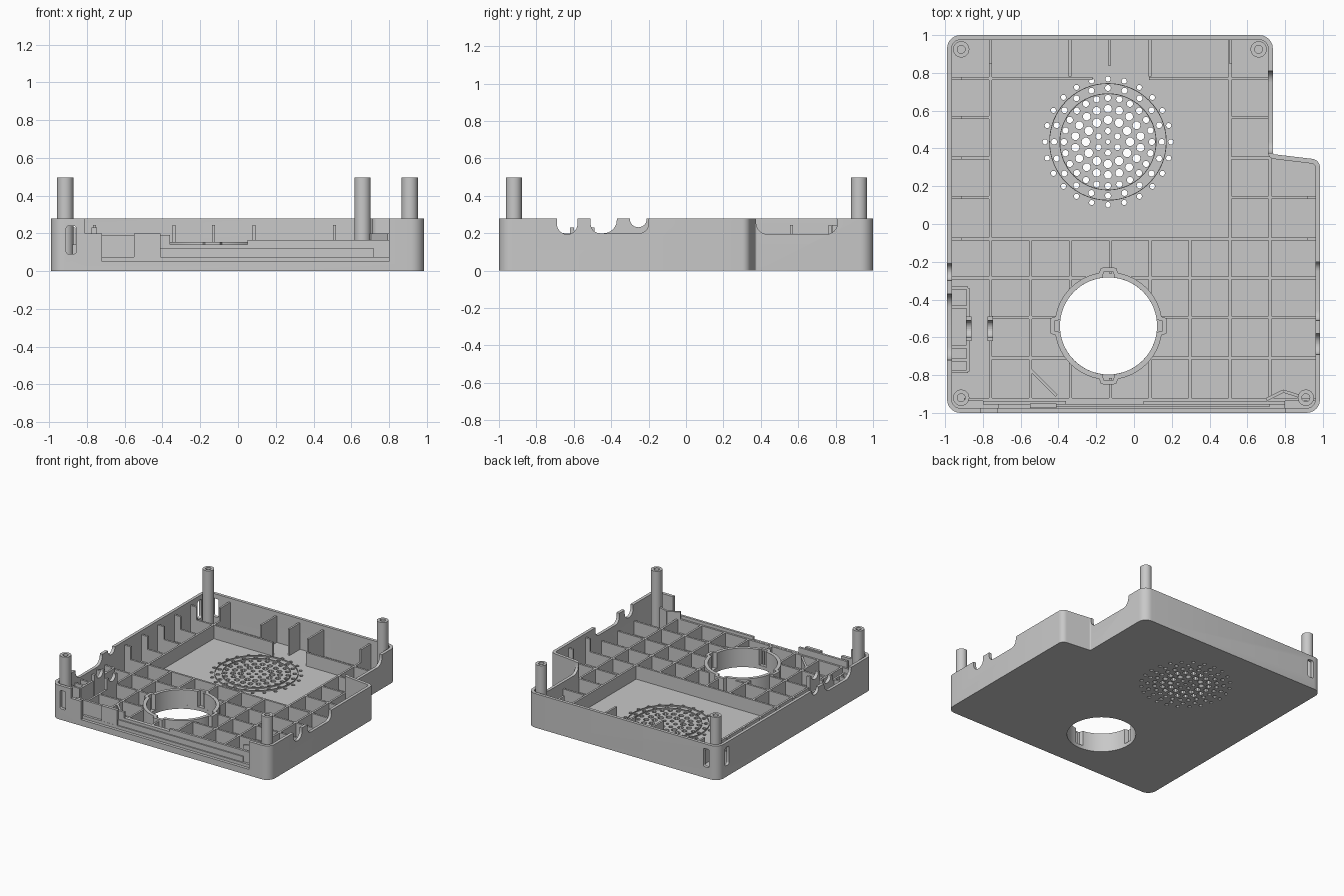
import bpy, bmesh, math
from mathutils import Vector

if "Cube" in bpy.data.objects:
    bpy.data.objects.remove(bpy.data.objects["Cube"])

grey = bpy.data.materials.new("plain_grey")
grey.use_nodes = True
grey.diffuse_color = (0.58, 0.58, 0.58, 1)
grey.node_tree.nodes["Principled BSDF"].inputs["Base Color"].default_value = grey.diffuse_color

TOP, FLOOR, WALL, RIB = 0.278, 0.03, 0.025, 0.14
RING, RING_R = Vector((-0.135, -0.54)), 0.285
SPEAKER = Vector((-0.138, 0.435))


def add(name, mesh, smooth=False):
    obj = bpy.data.objects.new(name, mesh)
    bpy.context.collection.objects.link(obj)
    mesh.materials.clear()
    mesh.materials.append(grey)
    if smooth:
        bpy.ops.object.select_all(action='DESELECT')
        obj.select_set(True)
        bpy.context.view_layer.objects.active = obj
        bpy.ops.object.shade_smooth_by_angle(angle=math.radians(35))
    return obj


def finish(name, bm):
    bmesh.ops.recalc_face_normals(bm, faces=bm.faces)
    mesh = bpy.data.meshes.new(name)
    bm.to_mesh(mesh)
    bm.free()
    return add(name, mesh)


def evaluated(obj):
    bpy.context.view_layer.update()
    return bpy.data.meshes.new_from_object(obj.evaluated_get(bpy.context.evaluated_depsgraph_get()))


def plate(name, loops, z0, z1, smooth=True):
    """Extrude a filled outline; inner loops become holes."""
    curve = bpy.data.curves.new(name, 'CURVE')
    curve.dimensions, curve.fill_mode, curve.extrude = '2D', 'BOTH', (z1 - z0) / 2
    for pts in loops:
        spline = curve.splines.new('POLY')
        spline.points.add(len(pts) - 1)
        for sp, p in zip(spline.points, pts):
            sp.co = (p[0], p[1], 0, 1)
        spline.use_cyclic_u = True
    temp = bpy.data.objects.new(name, curve)
    bpy.context.collection.objects.link(temp)
    mesh = evaluated(temp)
    bpy.data.objects.remove(temp)
    bm = bmesh.new()
    bm.from_mesh(mesh)
    bmesh.ops.remove_doubles(bm, verts=bm.verts, dist=1e-5)
    bmesh.ops.translate(bm, verts=bm.verts, vec=(0, 0, (z0 + z1) / 2))
    bmesh.ops.recalc_face_normals(bm, faces=bm.faces)
    bm.to_mesh(mesh)
    bm.free()
    return add(name, mesh, smooth)


def circle(c, r, n=48):
    return [(c[0] + r * math.cos(math.tau * i / n), c[1] + r * math.sin(math.tau * i / n)) for i in range(n)]


def rounded(corners, inset=0, steps=6):
    """Fillet a counter-clockwise polygon of (x, y, radius), optionally inset."""
    out = []
    P = [Vector(c[:2]) for c in corners]
    for i, p in enumerate(P):
        u = (P[i - 1] - p).normalized()
        v = (P[(i + 1) % len(P)] - p).normalized()
        n1, n2 = Vector((u.y, -u.x)), Vector((-v.y, v.x))
        q = p + (n1 + n2) * inset / (1 + n1.dot(n2))
        convex = -(u.x * v.y - u.y * v.x) > 0
        r = max(0.004, corners[i][2] + (-inset if convex else inset))
        half = u.angle(v) / 2
        c = q + (u + v).normalized() * r / math.sin(half)
        t = r / math.tan(half)
        a, b = (q + u * t - c).normalized(), (q + v * t - c).normalized()
        out += [tuple(c + a.slerp(b, k / steps) * r) for k in range(steps + 1)]
    return out


def rect(a0, a1, b0, b1, r):
    return rounded([(a0, b0, r), (a1, b0, r), (a1, b1, r), (a0, b1, r)])


def prism(bm, pts, axis, lo, hi):
    """Extrude a 2D profile along one axis."""
    def at(p, t):
        return {'x': (t, *p), 'y': (p[0], t, p[1]), 'z': (*p, t)}[axis]
    face = bm.faces.new([bm.verts.new(at(p, lo)) for p in pts])
    ext = bmesh.ops.extrude_face_region(bm, geom=[face], use_keep_orig=True)
    move = Vector(at((0, 0), hi - lo))
    bmesh.ops.translate(bm, vec=move, verts=[v for v in ext['geom'] if isinstance(v, bmesh.types.BMVert)])


def box(bm, x0, x1, y0, y1, z0, z1):
    prism(bm, [(x0, y0), (x1, y0), (x1, y1), (x0, y1)], 'z', z0, z1)


def strip(bm, a, b, z1, z0=0.02, w=0.016):
    a, b = Vector(a), Vector(b)
    d = (b - a).normalized() * w / 2
    n = Vector((-d.y, d.x))
    prism(bm, [a - n, b - n, b + n, a + n], 'z', z0, z1)


# Outer wall and floor
corners = [(-0.99, -1, 0.07), (0.985, -1, 0.07), (0.985, 0.34, 0.045),
           (0.735, 0.37, 0.01), (0.735, 1, 0.07), (-0.99, 1, 0.07)]
outer, inner = rounded(corners), rounded(corners, WALL)
wall = plate("outer_wall", [outer, inner], 0, TOP, False)
holes = [circle(SPEAKER, 0.012, 10)]
for r, n, size in ((0.058, 6, 0.016), (0.117, 12, 0.023), (0.175, 18, 0.021),
                   (0.233, 24, 0.017), (0.285, 20, 0.016), (0.333, 24, 0.014)):
    for i in range(n):
        t = math.tau * i / n + math.pi / 2
        holes.append(circle(SPEAKER + Vector((math.cos(t), math.sin(t))) * r, size, 10))
plate("floor", [inner, circle(RING, 0.257, 64)] + holes, 0, FLOOR)

# Openings cut through the wall
cut = bmesh.new()
box(cut, -0.72, 0.80, -1.1, -0.94, 0.05, 0.5)
box(cut, -0.81, -0.70, -1.1, -0.94, 0.2, 0.5)
for y0, y1, z, r, x0, x1 in ((-0.69, -0.58, 0.195, 0.054, 0.9, 1.1), (-0.51, -0.2, 0.2, 0.05, 0.9, 1.1),
                             (0.375, 0.81, 0.195, 0.06, 0.68, 0.8), (-0.3, -0.21, 0.232, 0.044, -1.1, -0.9),
                             (-0.72, -0.37, 0.2, 0.07, -1.1, -0.9)):
    prism(cut, rect(y0, y1, z, 0.5, r), 'x', x0, x1)
slot = rect(-0.91, -0.857, 0.09, 0.24, 0.015)
prism(cut, slot, 'y', -1.1, -0.95)
prism(cut, slot, 'y', 0.95, 1.1)
prism(cut, [(-y, z) for y, z in slot], 'x', -1.1, -0.95)
cutter = finish("wall_cutter", cut)
cutter.hide_render = True
mod = wall.modifiers.new("openings", 'BOOLEAN')
mod.operation, mod.object, mod.solver, mod.use_self = 'DIFFERENCE', cutter, 'EXACT', True
cut_mesh = evaluated(wall)
for temp in (wall, cutter):
    bpy.data.objects.remove(temp)
add("outer_wall", cut_mesh, True)

# Low grid ribs, interrupted by the round opening
ribs = bmesh.new()


def rib(axis, pos, lo, hi):
    k = 0 if axis == 'y' else 1
    off = pos - RING[k]
    spans = [(lo, hi)]
    if abs(off) < RING_R:
        reach = math.sqrt(RING_R ** 2 - off ** 2) - 0.008
        c = RING[1 - k]
        if lo < c < hi:
            spans = [(lo, c - reach), (c + reach, hi)]
    for a, b in spans:
        if axis == 'y':
            strip(ribs, (pos, a), (pos, b), RIB)
        else:
            strip(ribs, (a, pos), (b, pos), RIB)


for i in range(8):
    rib('y', -0.76 + 0.2115 * i, -0.93, 0.98 if i in (0, 6) else 0.355 if i == 7 else -0.08)
for y, x0 in ((-0.08, -0.97), (-0.285, -0.97), (-0.495, -0.76), (-0.71, -0.76), (-0.93, -0.9)):
    rib('x', y, x0, 0.97)
for y in (0.565, 0.35, 0.14):
    rib('x', y, -0.97, -0.76)
    rib('x', y, 0.51, 0.97 if y < 0.3 else 0.72)
rib('x', 0.77, -0.97, -0.22)
rib('x', 0.77, 0.08, 0.72)
strip(ribs, (-0.55, -0.77), (-0.41, -0.91), RIB)
finish("grid_ribs", ribs)

# Tall fins along the back and side walls
fins = bmesh.new()
for x, y in ((-0.76, 0.85), (-0.34, 0.78), (-0.13, 0.84), (0.085, 0.78), (0.51, 0.85)):
    strip(fins, (x, y), (x, 0.98), 0.245)
for y in (0.77, 0.565, 0.35, 0.14, -0.08):
    strip(fins, (-0.97, y), (-0.91, y), 0.245)
for y in (0.14, -0.08):
    strip(fins, (0.97, y), (0.92, y), 0.245)
strip(fins, (0.70, -0.93), (0.79, -0.885), 0.2)
strip(fins, (0.79, -0.885), (0.87, -0.91), 0.2)
finish("wall_fins", fins)

# Round opening collar with four key slots, and the speaker ring


def keyed(r, bump, half):
    pts = []
    for i in range(144):
        t = math.tau * i / 144
        near = abs((t + math.pi / 4) % (math.pi / 2) - math.pi / 4) < half
        rr = r + (bump if near else 0)
        pts.append((RING.x + rr * math.cos(t), RING.y + rr * math.sin(t)))
    return pts


plate("opening_collar", [keyed(RING_R, 0.025, 0.17), keyed(0.257, 0.03, 0.09)], FLOOR, 0.155)
for r in (0.255, 0.309):
    plate("speaker_ring", [circle(SPEAKER, r + 0.002, 64), circle(SPEAKER, r - 0.002, 64)], 0.02, 0.04)

# Corner posts with screw holes
for x, y in ((-0.915, 0.925), (0.66, 0.925), (-0.915, -0.92), (0.91, -0.92)):
    plate("corner_post", [circle((x, y), 0.043, 32), circle((x, y), 0.021, 24)], 0.02, 0.497)

# Stepped sill along the front
sill = bmesh.new()
box(sill, -0.72, 0.80, -0.976, -0.955, 0.02, 0.075)
for x0, x1, z in ((-0.80, -0.36, 0.19), (-0.36, 0.05, 0.142), (0.05, 0.80, 0.165)):
    box(sill, x0, x1, -0.956, -0.937, 0.02, z)
box(sill, -0.55, -0.41, -0.975, -0.95, 0.07, 0.2)
box(sill, -0.41, 0.72, -0.966, -0.95, 0.07, 0.12)
finish("front_sill", sill)

# Side connector bay and round shaft saddles
bay = bmesh.new()
strip(bay, (-0.88, -0.78), (-0.88, -0.34), 0.18)
for y in (-0.78, -0.72, -0.65, -0.44, -0.34):
    strip(bay, (-0.97, y), (-0.88, y), 0.18)
for x in (-0.875, -0.762):
    arc = [(-0.555 + 0.045 * math.cos(math.pi * i / 12), 0.23 - 0.045 * math.sin(math.pi * i / 12)) for i in range(13)]
    prism(bay, [(-0.62, 0.02), (-0.49, 0.02), (-0.49, 0.23)] + arc + [(-0.62, 0.23)], 'x', x - 0.014, x + 0.014)
finish("connector_bay", bay)
